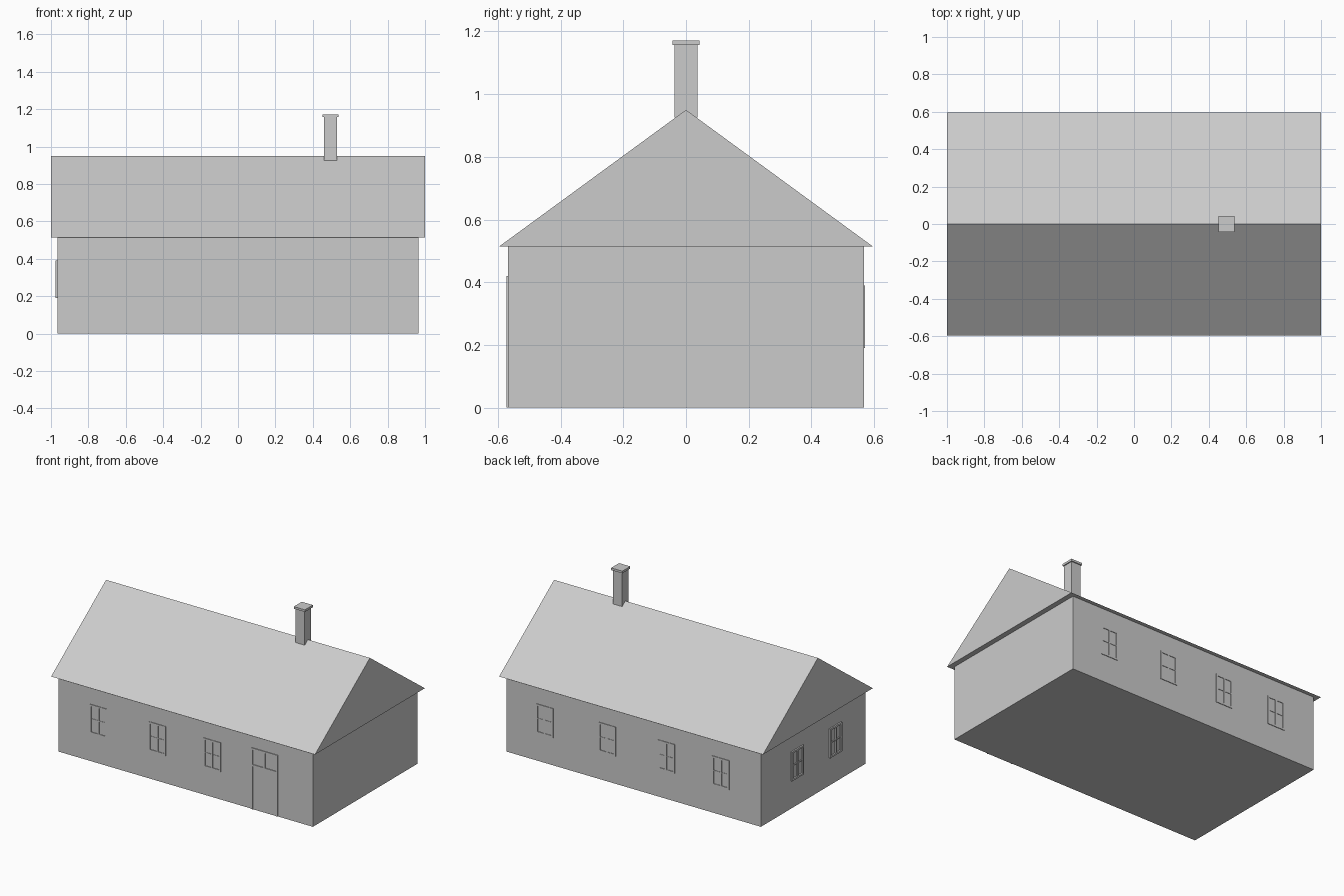
import bpy, bmesh
from mathutils import Matrix
from math import pi

if "Cube" in bpy.data.objects:
    bpy.data.objects.remove(bpy.data.objects["Cube"])


def add_box(bm, x0, x1, y0, y1, z0, z1):
    m = Matrix.Translation(((x0 + x1) / 2, (y0 + y1) / 2, (z0 + z1) / 2))
    m = m @ Matrix.Diagonal((x1 - x0, y1 - y0, z1 - z0, 1))
    bmesh.ops.create_cube(bm, size=1, matrix=m)


def finish(bm, name, matrix=None):
    bmesh.ops.recalc_face_normals(bm, faces=bm.faces[:])
    me = bpy.data.meshes.new(name)
    bm.to_mesh(me)
    bm.free()
    ob = bpy.data.objects.new(name, me)
    bpy.context.collection.objects.link(ob)
    if matrix:
        ob.matrix_world = matrix
    return ob


def box(name, *dims):
    bm = bmesh.new()
    add_box(bm, *dims)
    return finish(bm, name)


# Walls
WX, WY, EAVE = 0.965, 0.567, 0.515
box("walls", -WX, WX, -WY, WY, 0, EAVE)

# Gabled roof: triangle profile extruded along x
bm = bmesh.new()
face = bm.faces.new([bm.verts.new((-1, y, z))
                     for y, z in ((-0.595, EAVE), (0.595, EAVE), (0, 0.95))])
ext = bmesh.ops.extrude_face_region(bm, geom=[face], use_keep_orig=True)
bmesh.ops.translate(bm, vec=(2, 0, 0),
                    verts=[g for g in ext["geom"] if isinstance(g, bmesh.types.BMVert)])
finish(bm, "roof")

# Chimney and its cap
box("chimney", 0.46, 0.53, -0.036, 0.036, 0.925, 1.16)
box("chimney_cap", 0.453, 0.537, -0.043, 0.043, 1.157, 1.172)


# Frames are drawn facing -y, back on the wall plane, then turned to each wall
def window(name, matrix, depth):
    w, z0, z1, t = 0.065, 0.19, 0.39, 0.012
    bm = bmesh.new()
    for x in (-w, w - t):
        add_box(bm, x, x + t, -depth, 0.004, z0, z1)
    for z in (z0, z1 - t):
        add_box(bm, -w + t, w - t, -depth, 0.004, z, z + t)
    # mullion and transom
    add_box(bm, -0.006, 0.006, -depth, 0.004, z0 + t, z1 - t)
    add_box(bm, -w + t, w - t, -depth * 0.7, 0.004, 0.288, 0.294)
    finish(bm, name, matrix)


for i, x in enumerate((-0.66, -0.213, 0.202)):
    window(f"front_window_{i + 1}", Matrix.Translation((x, -WY, 0)), 0.004)
for i, x in enumerate((0.673, 0.199, -0.247, -0.662)):
    window(f"back_window_{i + 1}",
           Matrix.Translation((x, WY, 0)) @ Matrix.Rotation(pi, 4, 'Z'), 0.004)
for i, y in enumerate((0.178, -0.235)):
    window(f"left_window_{i + 1}",
           Matrix.Translation((-WX, y, 0)) @ Matrix.Rotation(-pi / 2, 4, 'Z'), 0.01)

# Front door frame with a two-pane fanlight
bm = bmesh.new()
y0, y1, t = -WY - 0.005, -WY + 0.004, 0.012
for x in (0.50, 0.70 - t):
    add_box(bm, x, x + t, y0, y1, 0, 0.42)
for z in (0.42 - t, 0.295):
    add_box(bm, 0.50 + t, 0.70 - t, y0, y1, z, z + t)
add_box(bm, 0.594, 0.606, y0, y1, 0.307, 0.408)
finish(bm, "door_frame")
box("door", 0.512, 0.688, -WY - 0.002, y1, 0, 0.295)
